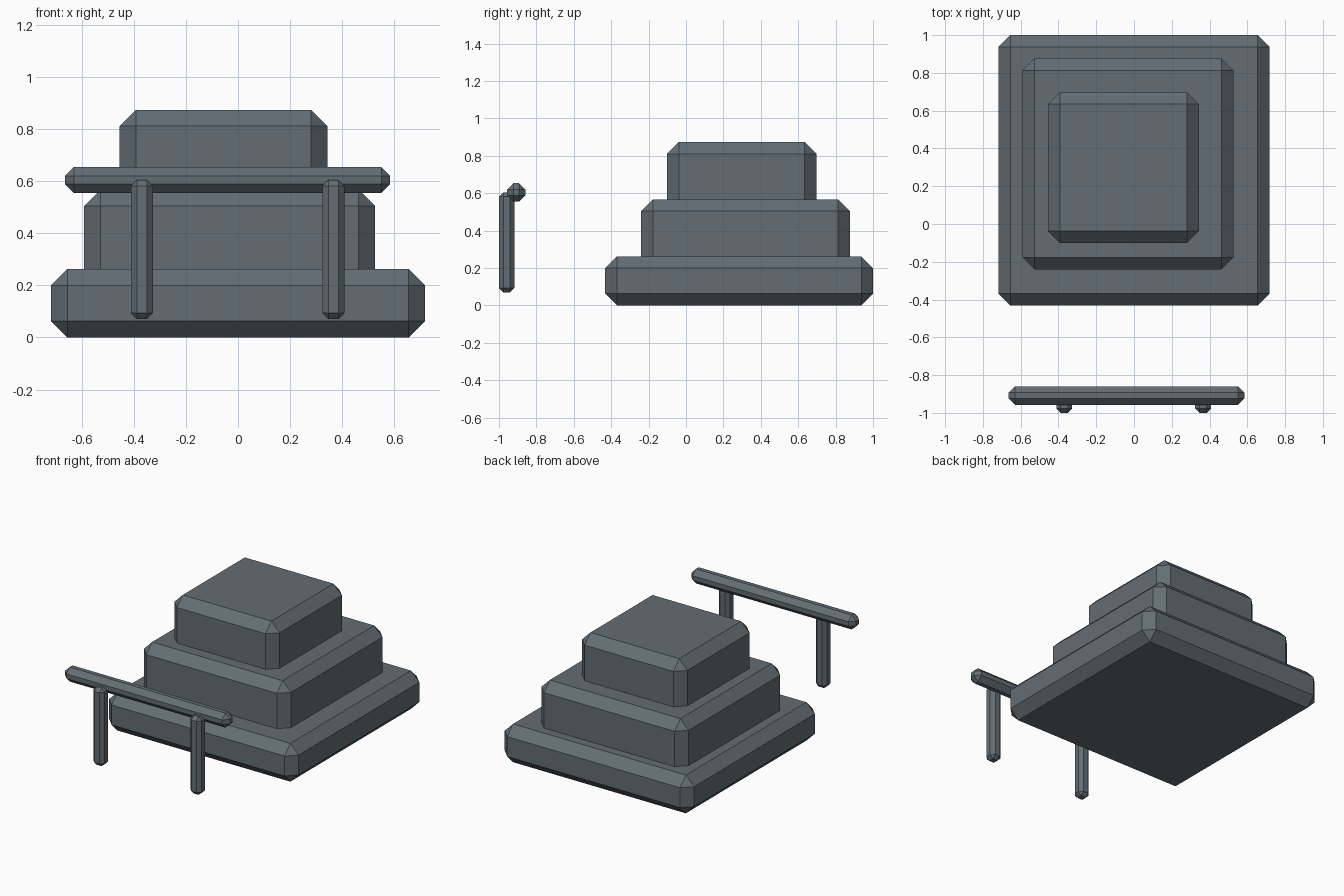
import bpy
import bmesh
from mathutils import Vector

if "Cube" in bpy.data.objects:
    bpy.data.objects.remove(bpy.data.objects["Cube"])

# Dark blue-grey stone
slate = bpy.data.materials.new("slate")
slate.diffuse_color = (0.125, 0.155, 0.175, 1)
slate.use_nodes = True
slate.node_tree.nodes["Principled BSDF"].inputs["Base Color"].default_value = slate.diffuse_color


def chamfered_box(name, low, high, chamfer):
    """Box between two corners with a single flat chamfer on every edge."""
    low, high = Vector(low), Vector(high)
    size, centre = high - low, (low + high) / 2
    bm = bmesh.new()
    bmesh.ops.create_cube(bm, size=1)
    bmesh.ops.scale(bm, vec=size, verts=bm.verts)
    bmesh.ops.bevel(bm, geom=bm.edges[:], offset=chamfer, segments=1,
                    affect='EDGES', profile=0.5)
    mesh = bpy.data.meshes.new(name)
    bm.to_mesh(mesh)
    bm.free()
    mesh.materials.append(slate)
    obj = bpy.data.objects.new(name, mesh)
    obj.location = centre
    bpy.context.collection.objects.link(obj)
    return obj


# Three stacked tiers, the upper two sunk into the one below
chamfered_box("base_tier", (-0.718, -0.432, 0), (0.718, 1.0, 0.262), 0.063)
chamfered_box("middle_tier", (-0.590, -0.240, 0.17), (0.526, 0.876, 0.567), 0.063)
chamfered_box("top_tier", (-0.455, -0.101, 0.475), (0.343, 0.697, 0.873), 0.063)

# Rail in front of the tiers
chamfered_box("rail", (-0.664, -0.957, 0.554), (0.584, -0.859, 0.653), 0.034)

# Two posts carrying the rail
for side, x in (("left", -0.369), ("right", 0.366)):
    chamfered_box(side + "_post", (x - 0.042, -1.0, 0.070),
                  (x + 0.042, -0.917, 0.604), 0.023)
